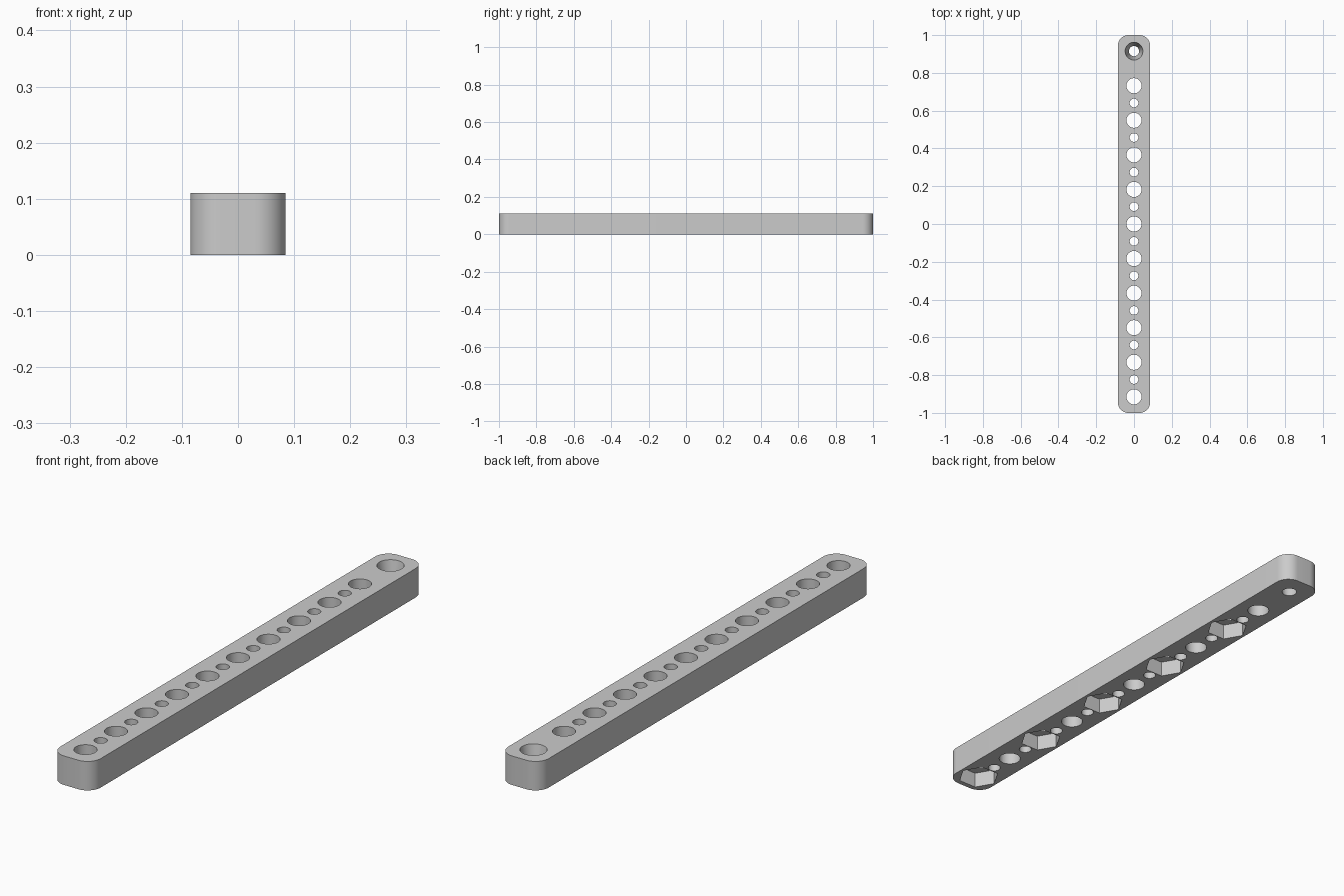
import bpy
import bmesh
from math import cos, sin, pi, radians
from mathutils import Matrix

default_cube = bpy.data.objects.get("Cube")
if default_cube:
    bpy.data.objects.remove(default_cube, do_unlink=True)

HALF_W, HALF_L, HEIGHT = 0.085, 1.0, 0.11
CORNER = 0.055
PITCH = 0.183
FIRST = -5 * PITCH          # centre of the hole nearest the front
MARGIN = 0.02               # how far cutters stick out

grey = bpy.data.materials.new("light grey")
grey.use_nodes = True
colour = (0.6, 0.6, 0.6, 1)
grey.diffuse_color = colour
grey.node_tree.nodes["Principled BSDF"].inputs["Base Color"].default_value = colour


def make_object(name, bm):
    bmesh.ops.recalc_face_normals(bm, faces=bm.faces)
    mesh = bpy.data.meshes.new(name)
    bm.to_mesh(mesh)
    bm.free()
    mesh.materials.append(grey)
    obj = bpy.data.objects.new(name, mesh)
    bpy.context.collection.objects.link(obj)
    return obj


def add_plug(bm, y, z0, z1, r0, r1, sides=48):
    """Closed upright prism or cone, radius r0 at z0 and r1 at z1."""
    bmesh.ops.create_cone(
        bm, cap_ends=True, segments=sides, radius1=r0, radius2=r1,
        depth=z1 - z0, matrix=Matrix.Translation((0, y, (z0 + z1) / 2)))


# Bar: rounded rectangle, extruded upward
bm = bmesh.new()
outline = []
steps = 12
for quarter, (sx, sy) in enumerate([(1, 1), (-1, 1), (-1, -1), (1, -1)]):
    for i in range(steps + 1):
        a = (quarter + i / steps) * pi / 2
        outline.append(bm.verts.new((sx * (HALF_W - CORNER) + CORNER * cos(a),
                                     sy * (HALF_L - CORNER) + CORNER * sin(a), 0)))
base = bm.faces.new(outline)
top = bmesh.ops.extrude_face_region(bm, geom=[base])["geom"]
bmesh.ops.translate(bm, vec=(0, 0, HEIGHT),
                    verts=[v for v in top if isinstance(v, bmesh.types.BMVert)])
bar = make_object("perforated_bar", bm)

# Through holes: large and small alternate along the bar
bm = bmesh.new()
for i in range(10):
    add_plug(bm, FIRST + i * PITCH, -MARGIN, HEIGHT + MARGIN, 0.04, 0.04)
for i in range(9):
    add_plug(bm, FIRST + (i + 0.5) * PITCH, -MARGIN, HEIGHT + MARGIN, 0.023, 0.023, 32)

# Tapered hole at the back end, wide at the top
wide, narrow = 0.047, 0.027
extra = (wide - narrow) / HEIGHT * MARGIN
add_plug(bm, FIRST + 10 * PITCH, -MARGIN, HEIGHT + MARGIN, narrow - extra, wide + extra)
hole_cutter = make_object("hole_cutter", bm)

# Hexagonal nut pockets underneath every second large hole
bm = bmesh.new()
for i in range(0, 10, 2):
    add_plug(bm, FIRST + i * PITCH, -MARGIN, 0.06, 0.076, 0.076, 6)
    # turn each new hexagon so that two corners point sideways
    bm.verts.ensure_lookup_table()
    bmesh.ops.rotate(bm, verts=bm.verts[-12:], cent=(0, FIRST + i * PITCH, 0),
                     matrix=Matrix.Rotation(radians(30), 3, 'Z'))
pocket_cutter = make_object("pocket_cutter", bm)

# Cut, bake the result and drop the cutters
for cutter in (hole_cutter, pocket_cutter):
    cutter.hide_render = True
    mod = bar.modifiers.new(cutter.name, 'BOOLEAN')
    mod.operation = 'DIFFERENCE'
    mod.solver = 'EXACT'
    mod.object = cutter

bpy.context.view_layer.update()
evaluated = bar.evaluated_get(bpy.context.evaluated_depsgraph_get())
cut_mesh = bpy.data.meshes.new_from_object(evaluated)
bar.modifiers.clear()
bar.data = cut_mesh
for cutter in (hole_cutter, pocket_cutter):
    bpy.data.objects.remove(cutter, do_unlink=True)

# Smooth walls with crisp rims
bpy.ops.object.select_all(action='DESELECT')
bar.select_set(True)
bpy.context.view_layer.objects.active = bar
bpy.ops.object.shade_smooth_by_angle(angle=radians(30))
